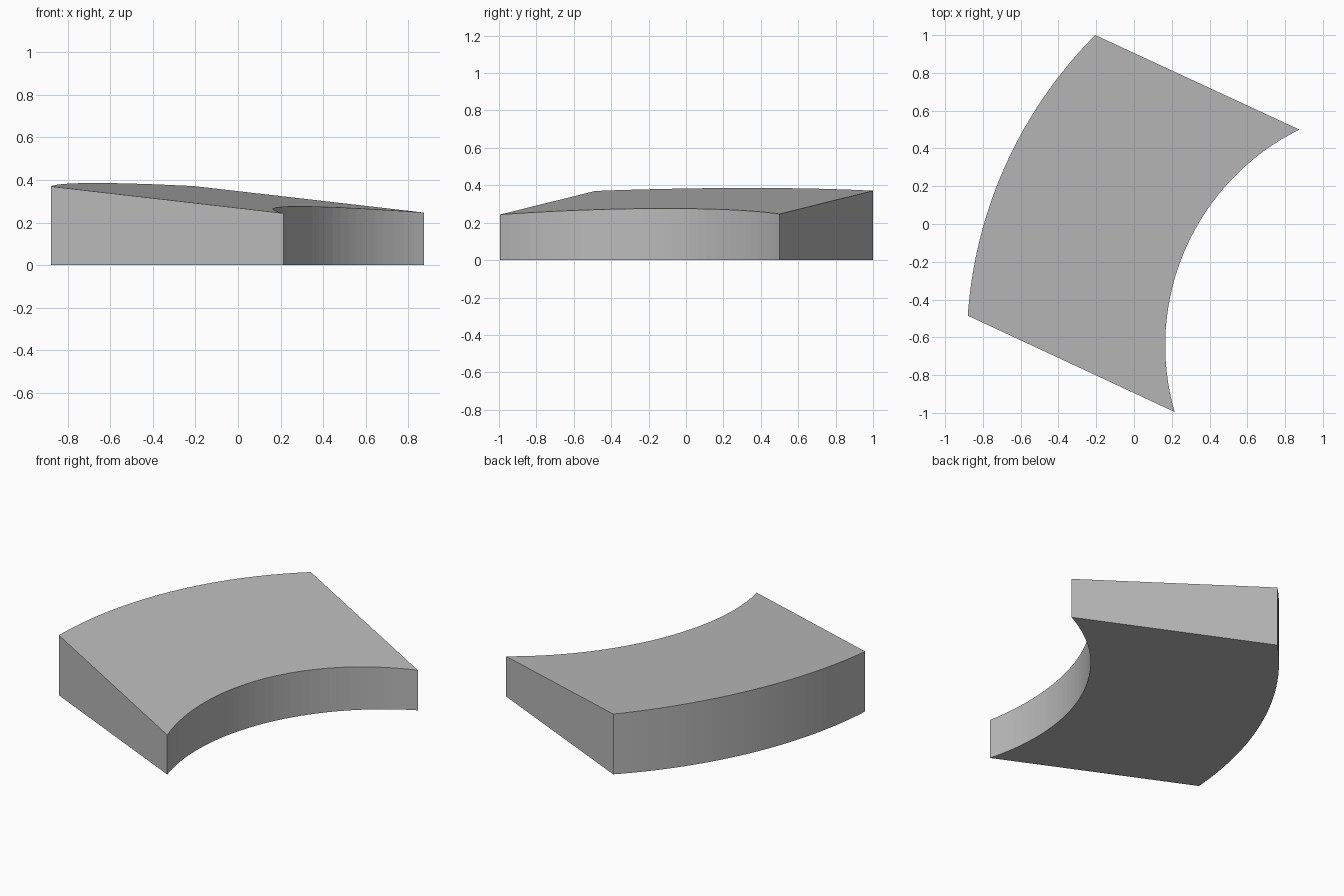
import bpy, bmesh, math
from mathutils import Vector

cube = bpy.data.objects.get("Cube")
if cube:
    bpy.data.objects.remove(cube, do_unlink=True)

SEGMENTS = 32
inner_start, inner_end = Vector((0.215, -0.995)), Vector((0.875, 0.5))
outer_start, outer_end = Vector((-0.88, -0.485)), Vector((-0.205, 1.0))
centre = Vector((1.437, -0.65))
inner_mid = (inner_start + inner_end) / 2
outer_mid = (outer_start + outer_end) / 2
outward = (outer_mid - inner_mid).normalized()


def arc(start, end):
    """Points on an arc about the shared centre."""
    a, b = start - centre, end - centre
    a0, a1 = math.atan2(a.y, a.x) % math.tau, math.atan2(b.y, b.x) % math.tau
    points = []
    for i in range(SEGMENTS + 1):
        t = i / SEGMENTS
        angle = a0 + (a1 - a0) * t
        radius = a.length + (b.length - a.length) * t
        points.append(centre + radius * Vector((math.cos(angle), math.sin(angle))))
    return points


def top_height(p):
    """Sloping top plane, rising towards the outer edge."""
    return 0.245 + 0.1045 * (p - inner_mid).dot(outward)


# Curved wedge: outline extruded up to the sloping plane
outline = arc(inner_start, inner_end) + arc(outer_end, outer_start)
bm = bmesh.new()
bottom = [bm.verts.new((p.x, p.y, 0)) for p in outline]
top = [bm.verts.new((p.x, p.y, top_height(p))) for p in outline]
bm.faces.new(bottom)
bm.faces.new(top)
for i in range(len(outline)):
    j = (i + 1) % len(outline)
    bm.faces.new((bottom[i], bottom[j], top[j], top[i]))
bmesh.ops.recalc_face_normals(bm, faces=bm.faces)
mesh = bpy.data.meshes.new("curved_wedge")
bm.to_mesh(mesh)
bm.free()
wedge = bpy.data.objects.new("curved_wedge", mesh)
bpy.context.collection.objects.link(wedge)

# Plain grey material
grey = bpy.data.materials.new("light_grey")
grey.use_nodes = True
colour = (0.5, 0.5, 0.5, 1)
grey.diffuse_color = colour
grey.node_tree.nodes["Principled BSDF"].inputs["Base Color"].default_value = colour
mesh.materials.append(grey)
